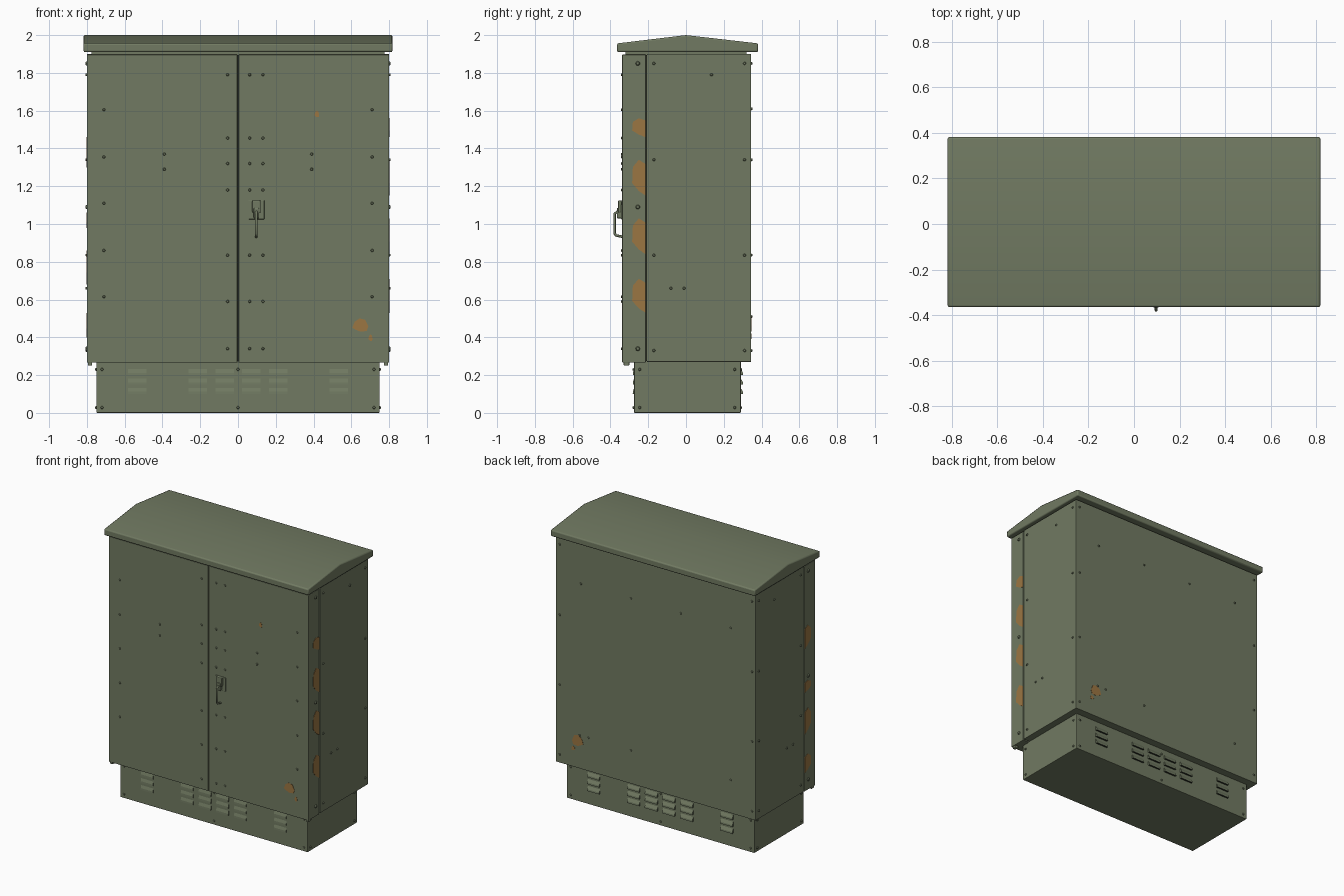
import bpy, bmesh, math
from mathutils import Vector, Matrix

cube = bpy.data.objects.get("Cube")
if cube:
    bpy.data.objects.remove(cube, do_unlink=True)


def material(name, rgb):
    m = bpy.data.materials.new(name)
    m.use_nodes = True
    m.diffuse_color = (*rgb, 1)
    bsdf = next(n for n in m.node_tree.nodes if n.type == 'BSDF_PRINCIPLED')
    bsdf.inputs["Base Color"].default_value = (*rgb, 1)
    bsdf.inputs["Roughness"].default_value = 0.7
    return m


GREEN = material("olive green paint", (0.165, 0.195, 0.122))
DARK = material("dark gap", (0.03, 0.035, 0.024))
RUST = material("orange rust", (0.33, 0.18, 0.055))


def finish(name, bm, mats, bevel=0.0, smooth=False):
    bmesh.ops.recalc_face_normals(bm, faces=bm.faces)
    me = bpy.data.meshes.new(name)
    bm.to_mesh(me)
    bm.free()
    for m in mats:
        me.materials.append(m)
    ob = bpy.data.objects.new(name, me)
    bpy.context.collection.objects.link(ob)
    if bevel:
        mod = ob.modifiers.new("Bevel", 'BEVEL')
        mod.width = bevel
        mod.segments = 2
        mod.limit_method = 'ANGLE'
    if smooth:
        bpy.ops.object.select_all(action='DESELECT')
        ob.select_set(True)
        bpy.context.view_layer.objects.active = ob
        bpy.ops.object.shade_smooth_by_angle(angle=math.radians(35))
    return ob


def box(name, x, y, z, mat=GREEN, bevel=0.0):
    bm = bmesh.new()
    size = [b - a for a, b in (x, y, z)]
    mid = [(a + b) / 2 for a, b in (x, y, z)]
    bmesh.ops.create_cube(bm, size=1, matrix=Matrix.Translation(mid) @ Matrix.Diagonal((*size, 1)))
    return finish(name, bm, [mat], bevel)


def prism(bm, points, offset):
    """Extrude a planar loop of points by an offset and return the new faces."""
    face = bm.faces.new([bm.verts.new(p) for p in points])
    new = bmesh.ops.extrude_face_region(bm, geom=[face])["geom"]
    verts = [v for v in new if isinstance(v, bmesh.types.BMVert)]
    bmesh.ops.translate(bm, verts=verts, vec=offset)


# Each wall maps (along, height, outward distance) to a point
def wall_y(y, side):
    return lambda a, h, out=0: Vector((a, y + side * out, h))


def wall_x(x, side):
    return lambda a, h, out=0: Vector((x + side * out, a, h))


DOOR = wall_y(-0.338, -1)
BACK = wall_y(0.345, 1)
PLINTH_FRONT, PLINTH_BACK = wall_y(-0.275, -1), wall_y(0.29, 1)
SIDES = {"left": wall_x(0.8, 1), "right": wall_x(-0.8, -1)}
PLINTH_SIDES = {"left": wall_x(0.75, 1), "right": wall_x(-0.75, -1)}


def rivets(name, wall, spots, r=0.008, h=0.007):
    bm = bmesh.new()
    for a, z in spots:
        normal = wall(0, 0, 1) - wall(0, 0)
        place = Matrix.Translation(wall(a, z, h / 2)) @ normal.to_track_quat('Z', 'Y').to_matrix().to_4x4()
        bmesh.ops.create_cone(bm, cap_ends=True, segments=8, radius1=r, radius2=r * 0.65,
                              depth=h, matrix=place)
    finish(name, bm, [GREEN], smooth=True)


def grid(cols, rows):
    return [(a, z) for a in cols for z in rows]


# Plinth, cabinet body and dark liner seen through the gaps
box("plinth", (-0.75, 0.75), (-0.275, 0.29), (0, 0.28), bevel=0.004)
box("body", (-0.8, 0.8), (-0.207, 0.345), (0.27, 1.9), bevel=0.003)
box("gap_liner", (-0.793, 0.793), (-0.325, -0.2), (0.275, 1.895), DARK)
box("roof_support", (-0.775, 0.775), (-0.32, 0.32), (1.89, 1.92))

# Two doors with wrapped edges and hinge feet
for side, s in (("left", 1), ("right", -1)):
    box(side + "_door", sorted((s * 0.003, s * 0.8)), (-0.338, -0.213), (0.266, 1.897), bevel=0.004)
    box(side + "_hinge_foot", sorted((s * 0.772, s * 0.795)), (-0.33, -0.3), (0.25, 0.27), bevel=0.004)

# Pitched roof with a vertical eave
bm = bmesh.new()
profile = [(-0.365, 1.91), (-0.365, 1.956), (0, 2.0), (0.382, 1.956), (0.382, 1.91)]
prism(bm, [(-0.818, y, z) for y, z in profile], (1.636, 0, 0))
finish("roof", bm, [GREEN], bevel=0.008, smooth=True)

# Rivet rows
LEVELS = (1.85, 1.34, 0.835, 0.33)
seam_rows = (1.79, 1.455, 1.32, 1.18, 0.835, 0.59, 0.34)
rivets("door_rivets", DOOR,
       grid((-0.71, 0.71), (1.605, 1.355, 1.11, 0.86, 0.615))
       + grid((-0.055, 0.062, 0.132), seam_rows)
       + grid((-0.39, 0.39), (1.37, 1.29)))
rivets("back_rivets", BACK,
       grid((-0.77, 0.77), LEVELS) + grid((-0.6, -0.2, 0.2, 0.6), (1.61,))
       + grid((-0.6, 0.2, 0.54, 0.61), (0.51,)))
for side, wall in SIDES.items():
    rivets(side + "_side_rivets", wall,
           grid((-0.17, 0.31), LEVELS) + [(0.135, 1.79), (-0.08, 0.66), (-0.01, 0.66)])
    rivets(side + "_door_edge_bolts", wall, grid((-0.255,), (1.85, 1.09, 0.34)), 0.012, 0.008)
for side, wall in PLINTH_SIDES.items():
    rivets(side + "_plinth_rivets", wall, grid((-0.245, 0.258), (0.23, 0.028)))
for side, wall in (("front", PLINTH_FRONT), ("back", PLINTH_BACK)):
    rivets(side + "_plinth_rivets", wall, grid((-0.72, 0, 0.72), (0.23, 0.028)))


# Vent louvres, sloping outward with dark open undersides
def louvres(name, wall, depth):
    bm = bmesh.new()
    for centre in (0.07, 0.213, 0.533):
        for s in (-1, 1):
            a = s * centre - 0.049
            for z in (0.1, 0.15, 0.2):
                loop = [wall(a, z), wall(a, z, depth), wall(a, z + 0.012, depth * 0.9), wall(a, z + 0.032)]
                prism(bm, loop, (0.098, 0, 0))
    bmesh.ops.recalc_face_normals(bm, faces=bm.faces)
    for f in bm.faces:
        f.material_index = int(f.normal.z < -0.9)
    finish(name, bm, [GREEN, DARK])


louvres("front_louvres", PLINTH_FRONT, 0.007)
louvres("back_louvres", PLINTH_BACK, 0.013)

# Latch plate, pivot block and bent lever handle
box("latch_plate", (0.055, 0.14), (-0.345, -0.335), (1.025, 1.125), bevel=0.004)
box("latch_block", (0.075, 0.12), (-0.36, -0.34), (1.06, 1.125), bevel=0.006)
box("latch_hub", (0.083, 0.112), (-0.366, -0.34), (1.03, 1.085), bevel=0.005)
lever = [(-0.352, 1.075), (-0.383, 1.055), (-0.383, 0.95), (-0.376, 0.94), (-0.34, 0.932)]
curve = bpy.data.curves.new("handle_lever", 'CURVE')
curve.dimensions = '3D'
curve.bevel_depth = 0.007
curve.bevel_resolution = 2
curve.use_fill_caps = True
curve.materials.append(GREEN)
spline = curve.splines.new('POLY')
spline.points.add(len(lever) - 1)
for p, (y, z) in zip(spline.points, lever):
    p.co = (0.097, y + 0.005, z, 1)
handle = bpy.data.objects.new("handle_lever", curve)
bpy.context.collection.objects.link(handle)

# Rust patches: one outline for the door edges, a rounder one for flat panels
EDGE = [(0, 0.35), (0.05, 0.8), (0.5, 1), (1, 0.88), (1, 0), (0.5, 0.13)]
BLOB = [(0, 0.3), (0.15, 0.75), (0.45, 1), (0.8, 0.9), (1, 0.4), (0.9, 0.05), (0.5, 0), (0.2, 0.15)]


def rust(name, wall, outline, patches):
    bm = bmesh.new()
    for a0, a1, z0, z1 in patches:
        loop = [wall(a0 + (a1 - a0) * u, z0 + (z1 - z0) * v) for u, v in outline]
        prism(bm, loop, wall(0, 0, 0.002) - wall(0, 0))
    finish(name, bm, [RUST])


def edge_patches(spans):
    return [(-0.285, -0.214, low, high) for low, high in spans]


rust("left_edge_rust", SIDES["left"], EDGE,
     edge_patches([(1.46, 1.56), (1.15, 1.34), (0.84, 1.03), (0.53, 0.71)]))
rust("right_edge_rust", SIDES["right"], EDGE,
     edge_patches([(1.3, 1.46), (0.98, 1.06), (0.68, 0.86), (0.4, 0.53)]))
rust("door_rust", DOOR, BLOB,
     [(0.605, 0.69, 0.43, 0.5), (0.69, 0.712, 0.38, 0.415), (0.405, 0.43, 1.565, 1.6)])
rust("back_rust", BACK, BLOB, [(0.58, 0.67, 0.43, 0.51), (0.645, 0.675, 0.39, 0.42)])
